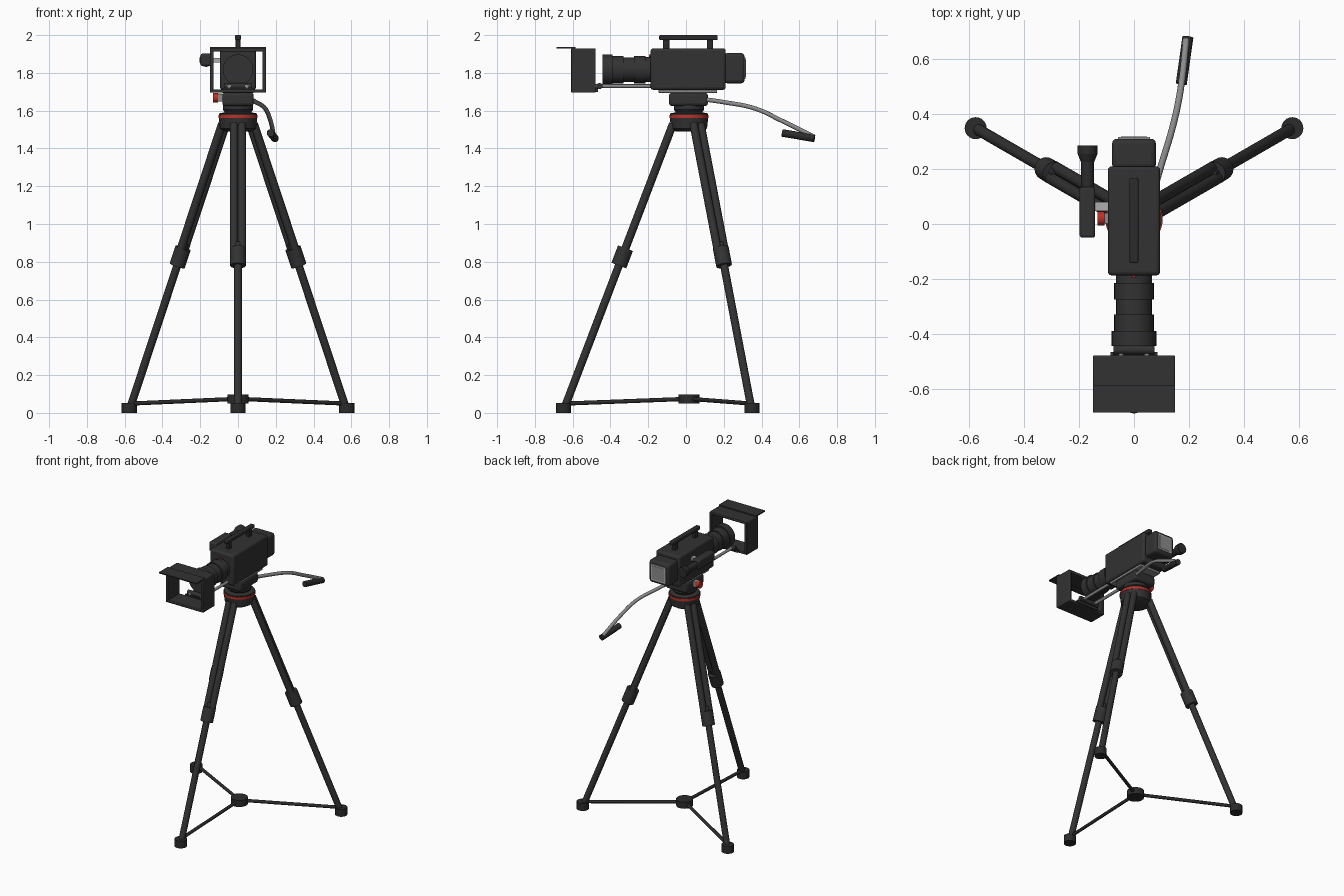
import bpy, math
from mathutils import Vector

if "Cube" in bpy.data.objects:
    bpy.data.objects.remove(bpy.data.objects["Cube"])

def material(name, rgb):
    m = bpy.data.materials.new(name)
    m.diffuse_color = (*rgb, 1)
    m.use_nodes = True
    m.node_tree.nodes["Principled BSDF"].inputs["Base Color"].default_value = m.diffuse_color
    return m

BODY = material("charcoal", (0.032, 0.032, 0.033))
RUBBER = material("black rubber", (0.024, 0.024, 0.025))
METAL = material("grey metal", (0.26, 0.26, 0.27))
PALE = material("pale grey", (0.42, 0.42, 0.43))
RED = material("red", (0.5, 0.03, 0.02))
CY = 0.016  # tripod axis

def finish(ob, name, mat, smooth=True):
    ob.name = name
    ob.data.materials.clear()
    ob.data.materials.append(mat)
    if smooth:
        bpy.ops.object.shade_smooth_by_angle(angle=math.radians(35))
    return ob

def box(name, x, y, z, mat, bevel=0.0):
    """Box from (min, max) ranges, optionally rounded."""
    bpy.ops.mesh.primitive_cube_add(size=1, location=[(a + b) / 2 for a, b in (x, y, z)])
    ob = bpy.context.object
    ob.scale = [b - a for a, b in (x, y, z)]
    bpy.ops.object.transform_apply(location=False, rotation=False, scale=True)
    if bevel:
        mod = ob.modifiers.new("bevel", 'BEVEL')
        mod.width, mod.segments = bevel, 3
    return finish(ob, name, mat, bool(bevel))

def rod(name, p, q, r, mat, r2=None, sides=24):
    """Cylinder or cone from p to q."""
    p, q = Vector(p), Vector(q)
    d = q - p
    bpy.ops.mesh.primitive_cone_add(vertices=sides, radius1=r, radius2=r if r2 is None else r2,
                                    depth=d.length, location=(p + q) / 2)
    ob = bpy.context.object
    ob.rotation_euler = d.to_track_quat('Z', 'Y').to_euler()
    return finish(ob, name, mat)

def lathe(name, profile, mat, sides=40):
    """Stack of (radius, z) rings around the tripod axis, capped."""
    verts, faces, n = [], [], sides
    for r, z in profile:
        verts += [(r * math.cos(math.tau * i / n), CY + r * math.sin(math.tau * i / n), z) for i in range(n)]
    for k in range(len(profile) - 1):
        for i in range(n):
            j = (i + 1) % n
            faces.append((k * n + i, k * n + j, k * n + n + j, k * n + n + i))
    faces += [tuple(reversed(range(n))), tuple(range(len(verts) - n, len(verts)))]
    me = bpy.data.meshes.new(name)
    me.from_pydata(verts, [], faces)
    ob = bpy.data.objects.new(name, me)
    bpy.context.collection.objects.link(ob)
    bpy.ops.object.select_all(action='DESELECT')
    ob.select_set(True)
    bpy.context.view_layer.objects.active = ob
    return finish(ob, name, mat)

# Tripod legs, feet and spreader
for n, deg in enumerate((-90, 30, 150)):
    a = math.radians(deg)
    out = Vector((math.cos(a), math.sin(a), 0))
    side = Vector((-math.sin(a), math.cos(a), 0))
    def at(r, z):
        return Vector((0, CY, z)) + out * r
    top, bottom = at(0.085, 1.53), at(0.658, 0.03)
    def along(z):
        return top.lerp(bottom, (top.z - z) / (top.z - bottom.z))
    rod(f"lower_leg_{n}", along(0.9), bottom, 0.021, BODY)
    for s in (-1, 1):
        rod(f"upper_leg_rail_{n}", top + side * 0.0215 * s, along(0.84) + side * 0.0215 * s, 0.0215, BODY)
    rod(f"leg_collar_{n}", along(0.872), along(0.78), 0.042, BODY)
    rod(f"foot_{n}", at(0.665, 0), at(0.665, 0.052), 0.04, RUBBER)
    rod(f"spreader_arm_{n}", at(0.04, 0.073), at(0.64, 0.05), 0.011, RUBBER, sides=12)
lathe("spreader_hub", [(0.055, 0.05), (0.055, 0.097)], RUBBER)

# Bowl and fluid head
lathe("tripod_bowl", [(0.07, 1.49), (0.095, 1.505), (0.102, 1.562)], BODY)
lathe("red_ring", [(0.104, 1.561), (0.104, 1.577)], RED)
lathe("head_base", [(0.1, 1.577), (0.1, 1.585), (0.07, 1.592), (0.08, 1.605), (0.08, 1.63)], BODY)
box("head_block", (-0.083, 0.083), (-0.09, 0.116), (1.625, 1.695), BODY, 0.015)
box("quick_release_plate", (-0.082, 0.082), (-0.145, 0.165), (1.694, 1.711), METAL, 0.003)
box("knob_mount", (-0.108, -0.08), (0.0, 0.04), (1.648, 1.69), METAL, 0.004)
rod("brake_knob", (-0.107, 0.02, 1.668), (-0.132, 0.02, 1.668), 0.025, RED)

# Curved pan handle and grip
cu = bpy.data.curves.new("pan_handle", 'CURVE')
cu.dimensions = '3D'
cu.bevel_depth, cu.bevel_resolution, cu.use_fill_caps = 0.012, 3, True
path = [(0.06, 0.08, 1.662), (0.095, 0.2, 1.645), (0.145, 0.37, 1.61), (0.171, 0.5, 1.55), (0.19, 0.67, 1.466)]
sp = cu.splines.new('BEZIER')
sp.bezier_points.add(len(path) - 1)
for bp, p in zip(sp.bezier_points, path):
    bp.co = p
    bp.handle_left_type = bp.handle_right_type = 'AUTO'
cu.materials.append(METAL)
bpy.context.collection.objects.link(bpy.data.objects.new("pan_handle", cu))
rod("pan_handle_grip", (0.172, 0.51, 1.482), (0.196, 0.68, 1.453), 0.02, RUBBER)

# Camera body, battery and carrying handle
box("camera_body", (-0.095, 0.095), (-0.187, 0.21), (1.71, 1.93), BODY, 0.014)
box("battery", (-0.08, 0.08), (0.2, 0.31), (1.745, 1.905), BODY, 0.018)
box("battery_back_plate", (-0.058, 0.058), (0.309, 0.316), (1.768, 1.882), PALE)
box("battery_back_inset", (-0.048, 0.048), (0.315, 0.318), (1.778, 1.872), METAL)
box("carry_handle", (-0.016, 0.016), (-0.142, 0.168), (1.974, 2.0), RUBBER, 0.006)
for y in (-0.105, 0.127):
    box("handle_post", (-0.013, 0.013), (y - 0.017, y + 0.017), (1.92, 1.98), RUBBER, 0.003)
rod("record_light", (0, -0.18, 1.891), (0, -0.195, 1.891), 0.007, RED, sides=12)

# Lens barrel, built as stepped rings
LZ = 1.817
for name, y0, y1, r in (("lens_mount", -0.17, -0.215, 0.066), ("zoom_ring", -0.215, -0.275, 0.072),
                        ("lens_barrel", -0.275, -0.33, 0.065), ("focus_ring", -0.33, -0.39, 0.072),
                        ("lens_front", -0.39, -0.443, 0.081)):
    rod(name, (0, y0, LZ), (0, y1, LZ), r, BODY, sides=32)

# Support rods carrying the matte box
for x in (-0.047, 0.047):
    rod("support_rod", (x, -0.1, 1.73), (x, -0.48, 1.73), 0.01, METAL, sides=16)
rod("rod_bridge", (-0.075, -0.458, 1.73), (0.075, -0.458, 1.73), 0.016, BODY)
box("matte_box_bracket", (-0.085, 0.085), (-0.482, -0.466), (1.7, 1.72), BODY)

# Matte box: open frame with a top flap
Y = (-0.608, -0.478)
for x in (-0.139, 0.139):
    box("matte_box_side", (x - 0.01, x + 0.01), Y, (1.695, 1.93), BODY, 0.005)
for z in (1.704, 1.921):
    box("matte_box_wall", (-0.149, 0.149), Y, (z - 0.009, z + 0.009), BODY, 0.005)
box("matte_box_flap", (-0.149, 0.149), (-0.685, -0.585), (1.93, 1.938), BODY)

# Side viewfinder with eyecup and bracket
VX, VZ = -0.169, 1.868
box("viewfinder", (-0.198, -0.141), (-0.05, 0.135), (1.836, 1.902), BODY, 0.01)
rod("viewfinder_tube", (VX, 0.12, VZ), (VX, 0.235, VZ), 0.023, RUBBER)
rod("eyecup_cone", (VX, 0.225, VZ), (VX, 0.255, VZ), 0.024, RUBBER, 0.036)
rod("eyecup", (VX, 0.255, VZ), (VX, 0.285, VZ), 0.036, RUBBER)
box("viewfinder_bracket", (-0.15, -0.085), (0.048, 0.08), (1.855, 1.88), PALE)
